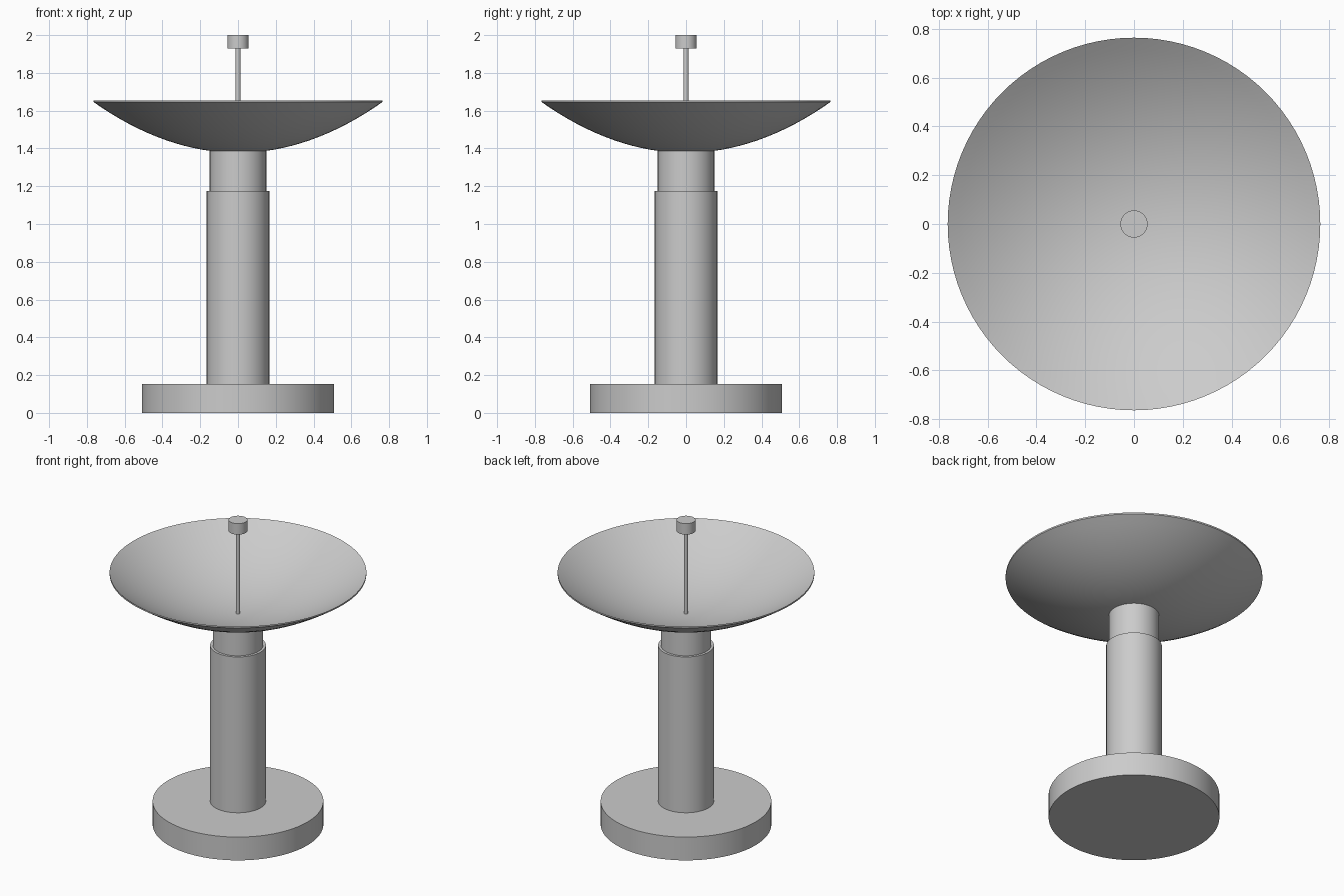
import bpy, bmesh, math

if "Cube" in bpy.data.objects:
    bpy.data.objects.remove(bpy.data.objects["Cube"])


def revolve(name, profile, sides=96, angle=30):
    """Spin an (r, z) profile about the z axis; r = 0 ends close to a point."""
    mesh = bpy.data.meshes.new(name)
    obj = bpy.data.objects.new(name, mesh)
    bpy.context.collection.objects.link(obj)
    bm = bmesh.new()
    verts = [bm.verts.new((r, 0, z)) for r, z in profile]
    edges = [bm.edges.new(pair) for pair in zip(verts, verts[1:])]
    bmesh.ops.spin(bm, geom=verts + edges, cent=(0, 0, 0), axis=(0, 0, 1),
                   angle=math.tau, steps=sides, use_duplicate=False)
    bmesh.ops.remove_doubles(bm, verts=bm.verts, dist=0.00005)
    bmesh.ops.recalc_face_normals(bm, faces=bm.faces)
    bm.to_mesh(mesh)
    bm.free()
    bpy.ops.object.select_all(action='DESELECT')
    obj.select_set(True)
    bpy.context.view_layer.objects.active = obj
    bpy.ops.object.shade_smooth_by_angle(angle=math.radians(angle))
    return obj


def cylinder(name, radius, z0, z1, sides=64):
    bpy.ops.mesh.primitive_cylinder_add(vertices=sides, radius=radius, depth=z1 - z0,
                                        location=(0, 0, (z0 + z1) / 2))
    obj = bpy.context.object
    obj.name = name
    bpy.ops.object.shade_smooth_by_angle(angle=math.radians(30))
    return obj


# Pedestal
cylinder("base", 0.508, 0.0, 0.153, 96)
cylinder("column", 0.166, 0.153, 1.176)
cylinder("neck", 0.15, 1.176, 1.386)

# Thin parabolic dish: outer skin from the centre to the rim, inner skin back
RIM, BOTTOM, THICK, RISE, RINGS = 0.764, 1.377, 0.01, 0.268, 16
radii = [RIM * i / RINGS for i in range(RINGS + 1)]
outer = [(r, BOTTOM + RISE * (r / RIM) ** 2) for r in radii]
inner = [(r, z + THICK) for r, z in reversed(outer)]
revolve("dish", outer + inner)

# Feed on its central rod
cylinder("feed_rod", 0.013, 1.382, 1.93, 24)
cylinder("feed_horn", 0.056, 1.928, 2.0, 48)
